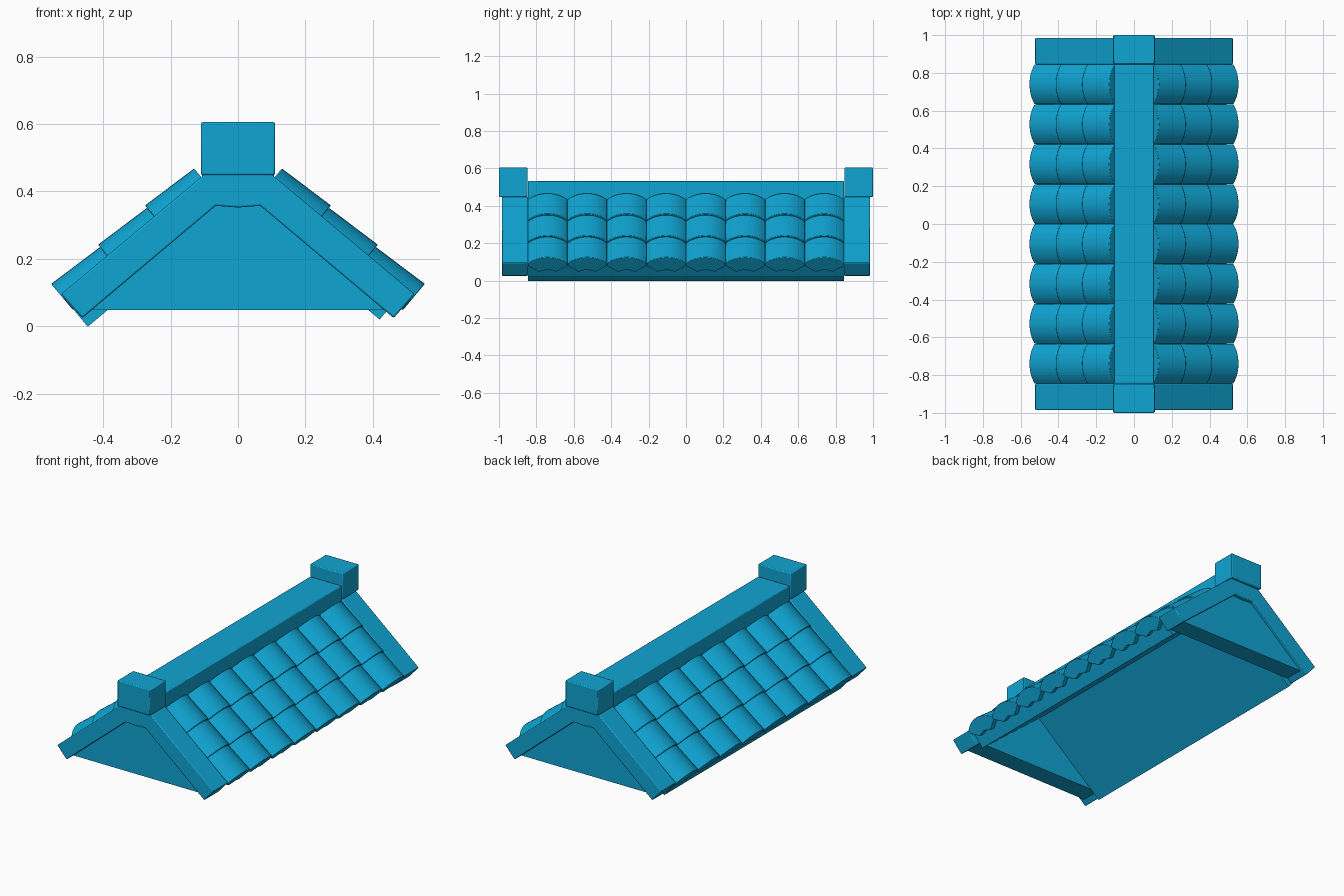
import bpy
import bmesh
import math
from mathutils import Vector

cube = bpy.data.objects.get("Cube")
if cube:
    bpy.data.objects.remove(cube, do_unlink=True)

# Single blue material
blue = bpy.data.materials.new("roof_blue")
blue.use_nodes = True
colour = (0.005, 0.376, 0.658, 1)
blue.diffuse_color = colour
bsdf = blue.node_tree.nodes["Principled BSDF"]
bsdf.inputs["Base Color"].default_value = colour
bsdf.inputs["Roughness"].default_value = 0.7


def loft(bm, start, end):
    """Join two matching outlines into a closed solid."""
    a = [bm.verts.new(p) for p in start]
    b = [bm.verts.new(p) for p in end]
    bm.faces.new(a)
    bm.faces.new(b[::-1])
    for i in range(len(a)):
        j = (i + 1) % len(a)
        bm.faces.new((a[j], a[i], b[i], b[j]))


def finish(name, bm, bevel=0.005):
    bmesh.ops.recalc_face_normals(bm, faces=bm.faces)
    mesh = bpy.data.meshes.new(name)
    bm.to_mesh(mesh)
    bm.free()
    mesh.materials.append(blue)
    ob = bpy.data.objects.new(name, mesh)
    bpy.context.collection.objects.link(ob)
    if bevel:
        mod = ob.modifiers.new("soft_edges", 'BEVEL')
        mod.width = bevel
        mod.segments = 2
        mod.limit_method = 'ANGLE'
        mod.angle_limit = math.radians(35)
    bpy.ops.object.select_all(action='DESELECT')
    bpy.context.view_layer.objects.active = ob
    ob.select_set(True)
    bpy.ops.object.shade_smooth_by_angle(angle=math.radians(30))
    return ob


def prism(name, outline, y0, y1, bevel=0.005):
    """Extrude an (x, z) outline along y."""
    bm = bmesh.new()
    loft(bm, [(x, y0, z) for x, z in outline], [(x, y1, z) for x, z in outline])
    return finish(name, bm, bevel)


def box(name, half_width, z0, z1, y0, y1):
    w = half_width
    return prism(name, [(-w, z0), (w, z0), (w, z1), (-w, z1)], y0, y1)


# Slope frame: distance down the slope and height above it
top = Vector((0.1, 0.45))
down = Vector((0.425, -0.355)).normalized()
out = Vector((-down.y, down.x))


def on_slope(u, n):
    return top + down * u + out * n


HALF = 0.845

# Gable frames, infill panels and ridge caps at both ends
half_frame = [(0.1, 0.45), (0.525, 0.095), (0.462, 0.024), (0.066, 0.357)]
frame = half_frame + [(0, 0.352)] + [(-x, z) for x, z in half_frame[::-1]]
infill = [(-0.435, 0.048), (0.435, 0.048), (0.07, 0.36), (-0.07, 0.36)]
for end, s in (("front", -1), ("back", 1)):
    prism(end + "_gable_frame", frame, s * HALF, s * 0.985)
    prism(end + "_gable_infill", infill, s * HALF, s * 0.96, 0)
    box(end + "_ridge_cap", 0.11, 0.448, 0.605, s * 0.847, s)

# Ridge beam
box("ridge_beam", 0.107, 0.37, 0.532, -HALF, HALF)

# Roof boards under the tiles, the one at -x reaching a little lower
for name, s, length in (("left_roof_board", 1, 0.522), ("right_roof_board", -1, 0.555)):
    low = on_slope(length, -0.125)
    high = on_slope(length, -0.015)
    apex = low.y + low.x * 0.355 / 0.425
    board = [(low.x, low.y), (high.x, high.y), (0.1, 0.43), (0, 0.43), (0, apex)]
    prism(name, [(s * x, z) for x, z in board], -HALF, HALF, 0)

# Curved tiles: arched top, stepped underside
ROWS, COLUMNS = 3, 8
pitch = 2 * HALF / COLUMNS
w, rise = pitch / 2 - 0.001, 0.042
radius = (w * w + rise * rise) / (2 * rise)
sweep = math.asin(w / radius)
section = []
for i in range(13):
    a = sweep * (i / 6 - 1)
    section.append((radius * math.sin(a), radius * math.cos(a) - radius + rise))
section += [(w, -0.02), (w * 0.45, -0.06), (0, -0.045), (-w * 0.45, -0.06), (-w, -0.02)]

row_length = 0.545 / ROWS
for side, s in (("left", 1), ("right", -1)):
    bm = bmesh.new()
    for row in range(ROWS):
        u0 = 0.012 + row * row_length
        for col in range(COLUMNS):
            yc = -HALF + pitch * (col + 0.5)
            rings = []
            for u, lift in ((u0, -0.009), (u0 + row_length, 0.0)):
                ring = []
                for y, n in section:
                    p = on_slope(u, n + lift)
                    ring.append((s * p.x, yc + y, p.y))
                rings.append(ring)
            loft(bm, *rings)
    finish(side + "_roof_tiles", bm, 0.003)
